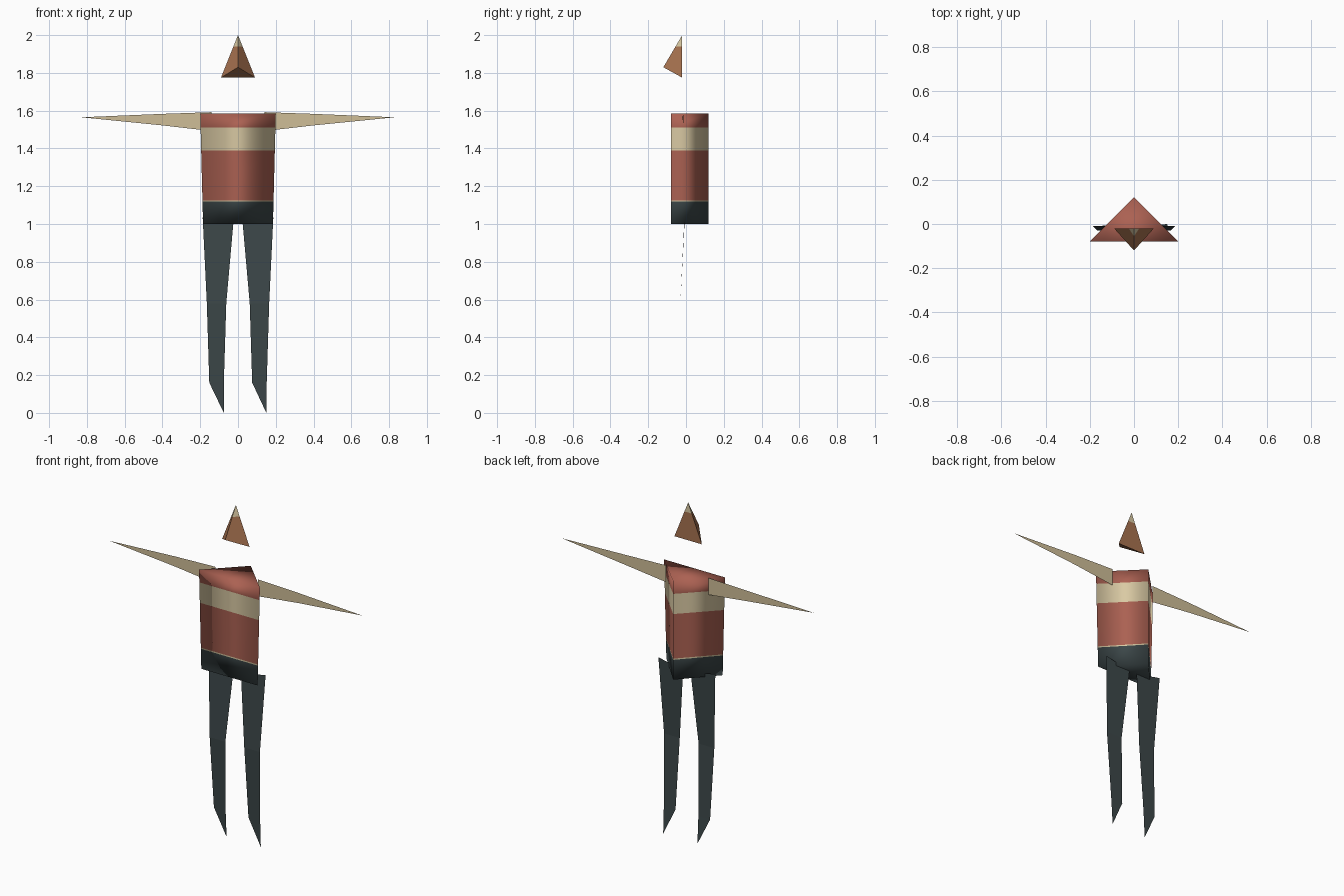
import bpy, bmesh

cube = bpy.data.objects.get("Cube")
if cube:
    bpy.data.objects.remove(cube, do_unlink=True)


def make_material(name, rgb):
    mat = bpy.data.materials.new(name)
    mat.use_nodes = True
    colour = (*rgb, 1.0)
    mat.diffuse_color = colour
    mat.node_tree.nodes["Principled BSDF"].inputs["Base Color"].default_value = colour
    return mat


red = make_material("brick red", (0.41, 0.12, 0.085))
cream = make_material("cream", (0.70, 0.59, 0.37))
tan = make_material("tan skin", (0.62, 0.51, 0.31))
brown = make_material("warm brown", (0.39, 0.17, 0.08))
dark = make_material("dark slate", (0.045, 0.063, 0.066))


def make_object(name, bm, materials, smooth=False):
    mesh = bpy.data.meshes.new(name)
    for face in bm.faces:
        face.smooth = smooth
    bm.to_mesh(mesh)
    bm.free()
    for mat in materials:
        mesh.materials.append(mat)
    obj = bpy.data.objects.new(name, mesh)
    bpy.context.collection.objects.link(obj)
    return obj


def colour_bands(bm, heights, indices):
    """Cut the mesh at each height and colour the slices from the bottom up."""
    for z in heights:
        bmesh.ops.bisect_plane(bm, geom=bm.verts[:] + bm.edges[:] + bm.faces[:],
                               plane_co=(0, 0, z), plane_no=(0, 0, 1))
    for face in bm.faces:
        level = sum(face.calc_center_median().z > z for z in heights)
        face.material_index = indices[level]


def strip(name, rows, mat):
    """Thin sheet through pairs of points; a row with one point ends it."""
    bm = bmesh.new()
    rows = [[bm.verts.new(p) for p in row] for row in rows]
    for a, b in zip(rows, rows[1:]):
        bm.faces.new(a + b[::-1])
    bmesh.ops.recalc_face_normals(bm, faces=bm.faces)
    return make_object(name, bm, [mat])


# Torso: triangular prism, widening upward, with coloured clothing bands
bm = bmesh.new()
rings = [[bm.verts.new((x, y, z)) for x, y in ((-w, -0.08), (w, -0.08), (0, 0.12))]
         for w, z in ((0.185, 1.0), (0.2, 1.585))]
bm.faces.new(rings[0][::-1])
bm.faces.new(rings[1])
for i in range(3):
    j = (i + 1) % 3
    bm.faces.new((rings[0][i], rings[0][j], rings[1][j], rings[1][i]))
colour_bands(bm, (1.118, 1.125, 1.39, 1.51), (0, 1, 2, 1, 2))
make_object("torso", bm, [dark, cream, red], smooth=True)

# Head: tetrahedron pointing forward with a pale tip
bm = bmesh.new()
for p in ((0, -0.02, 2.0), (-0.09, -0.02, 1.775), (0.09, -0.02, 1.775), (0, -0.12, 1.83)):
    bm.verts.new(p)
bmesh.ops.convex_hull(bm, input=bm.verts[:])
bmesh.ops.recalc_face_normals(bm, faces=bm.faces)
colour_bands(bm, (1.94,), (0, 1))
make_object("head", bm, [brown, cream])

# Arms and legs: tapered sheets; both feet point the same way
for side, s in (("left", 1), ("right", -1)):
    strip(side + "_arm", [
        [(s * 0.14, -0.012, 1.592), (s * 0.14, -0.012, 1.492)],
        [(s * 0.4, -0.012, 1.583), (s * 0.4, -0.012, 1.522)],
        [(s * 0.83, -0.02, 1.565)]], tan)
    tip = 0.1125 * s + 0.0375
    strip(side + "_leg", [
        [(s * 0.187, -0.008, 1.035), (s * 0.025, -0.008, 1.0)],
        [(s * 0.165, -0.03, 0.58), (s * 0.062, -0.03, 0.58)],
        [(s * 0.152, -0.009, 0.16), (s * 0.075, -0.009, 0.16)],
        [(tip, 0.0, 0.0)]], dark)
